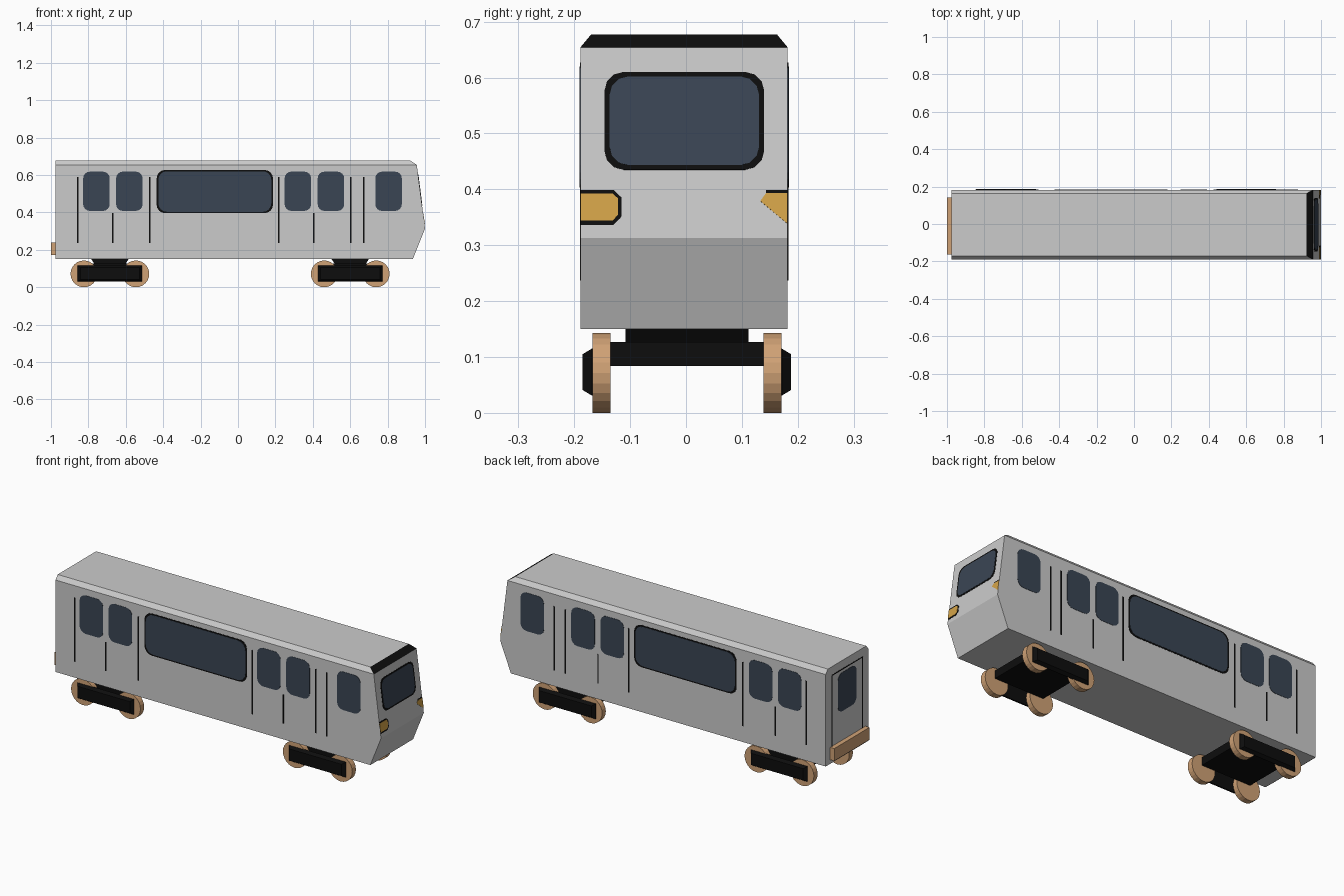
import bpy, bmesh, math
from mathutils import Vector

if "Cube" in bpy.data.objects:
    bpy.data.objects.remove(bpy.data.objects["Cube"])


def material(name, rgb):
    m = bpy.data.materials.new(name)
    m.diffuse_color = (*rgb, 1)
    m.use_nodes = True
    m.node_tree.nodes["Principled BSDF"].inputs["Base Color"].default_value = m.diffuse_color
    return m


GREY = material("light grey metal", (0.6, 0.6, 0.6))
BLACK = material("black", (0.004, 0.004, 0.004))
GLASS = material("dark blue glass", (0.042, 0.06, 0.088))
AMBER = material("amber lamp", (0.66, 0.37, 0.065))
TAN = material("tan metal", (0.63, 0.36, 0.18))


def finish(name, bm, *mats):
    bmesh.ops.recalc_face_normals(bm, faces=bm.faces)
    me = bpy.data.meshes.new(name)
    bm.to_mesh(me)
    bm.free()
    for m in mats:
        me.materials.append(m)
    ob = bpy.data.objects.new(name, me)
    bpy.context.collection.objects.link(ob)
    return ob


def loft(name, rings, mat):
    """Closed solid through matching rings of points."""
    bm = bmesh.new()
    loops = [[bm.verts.new(p) for p in r] for r in rings]
    n = len(loops[0])
    for a, b in zip(loops, loops[1:]):
        for i in range(n):
            j = (i + 1) % n
            bm.faces.new((a[i], a[j], b[j], b[i]))
    bm.faces.new(loops[0])
    bm.faces.new(loops[-1])
    return finish(name, bm, mat)


def rect(x0, x1, y0, y1, z):
    return [(x0, y0, z), (x1, y0, z), (x1, y1, z), (x0, y1, z)]


def rounded(u0, u1, v0, v1, r, segs=4):
    pts = []
    corners = ((u1 - r, v1 - r), (u0 + r, v1 - r), (u0 + r, v0 + r), (u1 - r, v0 + r))
    for k, (cu, cv) in enumerate(corners):
        for s in range(segs + 1):
            a = math.pi / 2 * (k + s / segs)
            pts.append((cu + r * math.cos(a), cv + r * math.sin(a)))
    return pts


def box2d(u0, u1, v0, v1):
    return [(u0, v0), (u1, v0), (u1, v1), (u0, v1)]


def plate(name, pts, surf, t, mat):
    """Thin plate standing t proud of a surface (origin, u, v, normal)."""
    o, u, v, n = (Vector(c) for c in surf)
    n.normalize()
    rings = [[o + u * a + v * b + n * d for a, b in pts] for d in (-0.002, t)]
    return loft(name, rings, mat)


# Car body: side outline with chamfered roof and folded cab nose
CY, H = -0.0035, 0.1855
Y0, Y1 = CY - H, CY + H
REAR = -0.975
outline = [(REAR, 0.15), (0.935, 0.15), (1.0, 0.313), (0.956, 0.654), (REAR, 0.654)]
roof = [(0.922, 0.677), (REAR, 0.677)]
bm = bmesh.new()
L, R = [[bm.verts.new((x, y, z)) for x, z in outline] +
        [bm.verts.new((x, y + inset, z)) for x, z in roof]
        for y, inset in ((Y0, 0.019), (Y1, -0.019))]
for s in (L, R):
    bm.faces.new(s[:5])                       # side wall
    bm.faces.new((s[4], s[3], s[5], s[6]))    # roof chamfer
for a, b in ((0, 1), (1, 2), (2, 3), (5, 6)):  # floor, nose, roof
    bm.faces.new((L[a], L[b], R[b], R[a]))
bm.faces.new((L[3], L[5], R[5], R[3])).material_index = 1  # black cab brow
bm.faces.new((L[0], L[4], L[6], R[6], R[4], R[0]))         # rear wall
finish("car_body", bm, GREY, BLACK)

# Side windows and door seams on both walls
SIDES = {"front": ((0, Y0, 0), (1, 0, 0), (0, 0, 1), (0, -1, 0)),
         "back": ((0, Y1, 0), (1, 0, 0), (0, 0, 1), (0, 1, 0))}
small = (-0.757, -0.581, 0.32, 0.497, 0.805)
seams = ((-0.858, 0.588), (-0.67, 0.396), (-0.473, 0.588), (0.219, 0.588),
         (0.406, 0.396), (0.604, 0.588), (0.671, 0.588))
for side, surf in SIDES.items():
    for i, x in enumerate(small):
        plate(f"{side}_window_{i + 1}", rounded(x - 0.071, x + 0.071, 0.408, 0.618, 0.036),
              surf, 0.0015, GLASS)
    plate(f"{side}_long_window_rim", rounded(-0.435, 0.187, 0.396, 0.627, 0.045),
          surf, 0.001, BLACK)
    plate(f"{side}_long_window", rounded(-0.426, 0.178, 0.403, 0.62, 0.045),
          surf, 0.002, GLASS)
    for i, (x, top) in enumerate(seams):
        plate(f"{side}_door_seam_{i + 1}", box2d(x - 0.004, x + 0.004, 0.237, top),
              surf, 0.001, BLACK)

# Cab windscreen and lamps on the sloping nose (v is height above z = 0)
slope = (1.0 - 0.956) / (0.654 - 0.313)
NOSE = ((1.0 + 0.313 * slope, 0, 0), (0, 1, 0), (-slope, 0, 1), (1, 0, slope))
plate("windscreen_rim", rounded(-0.146, 0.14, 0.435, 0.61, 0.034, 3), NOSE, 0.001, BLACK)
plate("windscreen", rounded(-0.137, 0.131, 0.443, 0.602, 0.034, 3), NOSE, 0.002, GLASS)
plate("left_lamp_rim", [(Y0, 0.336), (-0.13, 0.336), (-0.115, 0.352), (-0.115, 0.385),
                        (-0.13, 0.399), (Y0, 0.399)], NOSE, 0.001, BLACK)
plate("left_lamp", [(Y0, 0.344), (-0.131, 0.344), (-0.122, 0.354), (-0.122, 0.384),
                    (-0.131, 0.392), (Y0, 0.392)], NOSE, 0.002, AMBER)
plate("right_lamp_rim", box2d(0.143, Y1, 0.392, 0.399), NOSE, 0.001, BLACK)
plate("right_lamp", [(Y1, 0.338), (Y1, 0.393), (0.143, 0.393), (0.133, 0.379)],
      NOSE, 0.002, AMBER)

# Rear end door, its window and the buffer beam
END = ((REAR, CY, 0), (0, 1, 0), (0, 0, 1), (-1, 0, 0))
plate("end_window", rounded(-0.08, 0.08, 0.4, 0.612, 0.036), END, 0.0015, GLASS)
for i, y in enumerate((-0.132, 0.132)):
    plate(f"end_door_seam_{i + 1}", box2d(y - 0.004, y + 0.004, 0.24, 0.63), END, 0.001, BLACK)
plate("end_door_top_seam", box2d(-0.132, 0.132, 0.626, 0.632), END, 0.001, BLACK)
loft("buffer_beam", [rect(-1.0, REAR + 0.005, -0.162, 0.143, z) for z in (0.172, 0.24)], TAN)

# Bogies: bolster, side frames and four wheels each
BY = 0.0015
for b, cx in (("rear", -0.685), ("front", 0.6)):
    loft(f"{b}_bogie_bolster", [rect(cx - hx, cx + hx, BY - 0.11, BY + 0.11, z)
                                for hx, z in ((0.08, 0.12), (0.1, 0.151))], BLACK)
    loft(f"{b}_bogie_frame", [rect(cx - 0.15, cx + 0.15, BY - 0.138, BY + 0.138, z)
                              for z in (0.084, 0.127)], BLACK)
    for side, s in (("front", -1), ("back", 1)):
        rings = []
        for y, hx, z0, z1 in ((0.165, 0.172, 0.031, 0.115), (0.170, 0.172, 0.031, 0.115),
                              (0.1865, 0.158, 0.041, 0.105)):
            rings.append([(cx + a * hx, BY + s * y, z)
                          for a, z in ((-1, z0), (1, z0), (1, z1), (-1, z1))])
        loft(f"{b}_bogie_{side}_side_frame", rings, BLACK)
        for i, dx in enumerate((-0.139, 0.139)):
            circle = [(0.0715 * math.cos(t * math.tau / 24), 0.0715 * math.sin(t * math.tau / 24))
                      for t in range(24)]
            loft(f"{b}_bogie_{side}_wheel_{i + 1}",
                 [[(cx + dx + u, BY + s * y, 0.0715 + v) for u, v in circle]
                  for y in (0.137, 0.169)], TAN)
